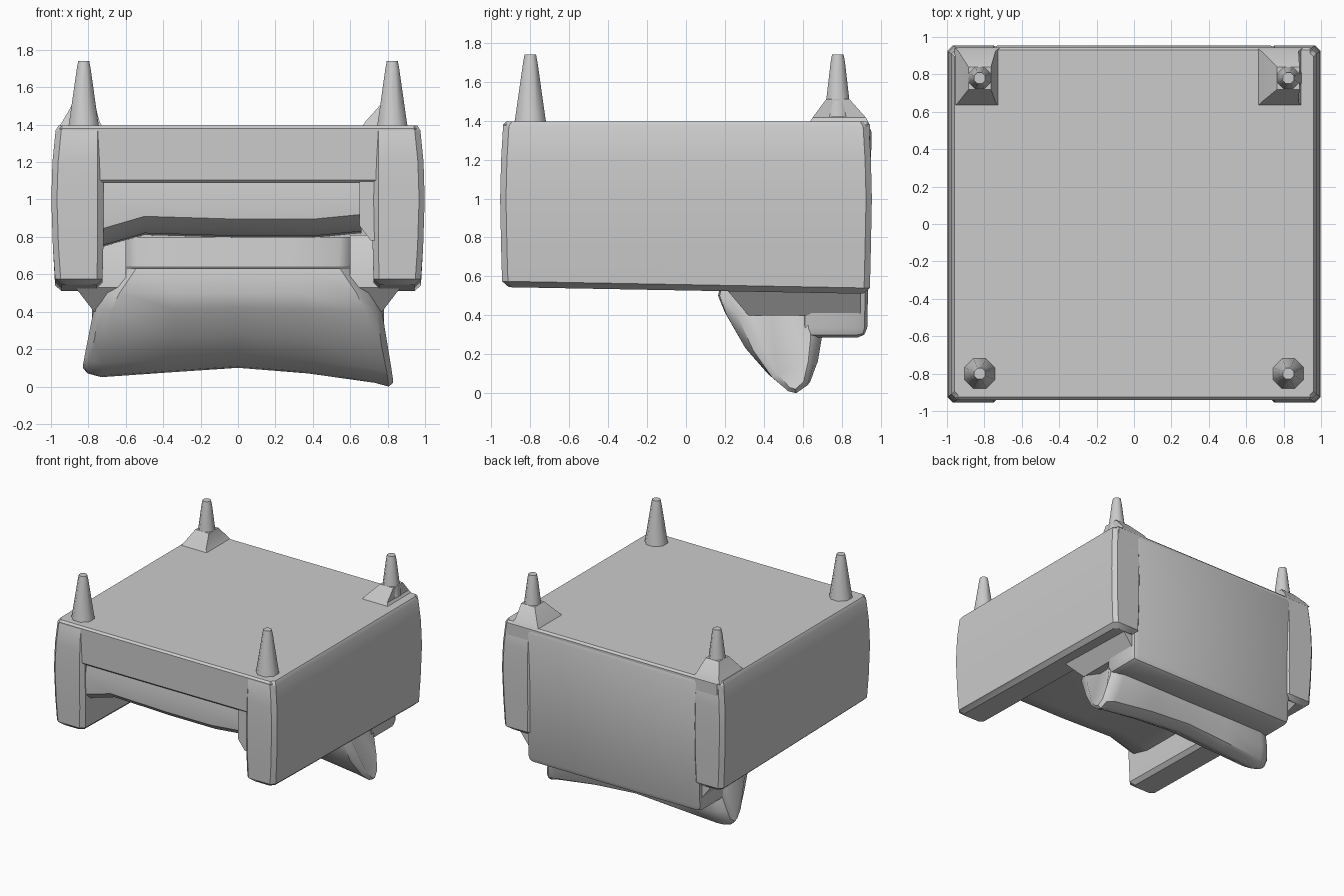
import bpy, bmesh, math

if "Cube" in bpy.data.objects:
    bpy.data.objects.remove(bpy.data.objects["Cube"])


def finish(name, bm, angle=30):
    bmesh.ops.recalc_face_normals(bm, faces=bm.faces[:])
    me = bpy.data.meshes.new(name)
    bm.to_mesh(me)
    bm.free()
    ob = bpy.data.objects.new(name, me)
    bpy.context.collection.objects.link(ob)
    bpy.ops.object.select_all(action='DESELECT')
    bpy.context.view_layer.objects.active = ob
    ob.select_set(True)
    bpy.ops.object.shade_smooth_by_angle(angle=math.radians(angle))
    return ob


def box(name, x, y, z, bevel=0.03, segments=2, shape=None):
    """Bevelled box from axis ranges; shape(co) may adjust the corners."""
    bm = bmesh.new()
    bmesh.ops.create_cube(bm, size=1)
    for v in bm.verts:
        v.co = [r[0] + (c + 0.5) * (r[1] - r[0]) for c, r in zip(v.co, (x, y, z))]
        if shape:
            shape(v.co)
    bmesh.ops.bevel(bm, geom=bm.edges[:], offset=bevel, segments=segments,
                    profile=0.5, affect='EDGES')
    return finish(name, bm)


def loft(name, rings, angle=30):
    """Skin a list of equal-length closed rings and cap the ends."""
    bm = bmesh.new()
    vs = [[bm.verts.new(p) for p in ring] for ring in rings]
    n = len(rings[0])
    for a, b in zip(vs, vs[1:]):
        for i in range(n):
            j = (i + 1) % n
            bm.faces.new((a[i], a[j], b[j], b[i]))
    bm.faces.new(vs[0])
    bm.faces.new(vs[-1])
    return finish(name, bm, angle)


def rect(x0, x1, y0, y1, z, c=0.0, drop=0.0):
    """Rectangle ring, optionally chamfered by c and lowered by drop at the back."""
    pts = [(x0, y0), (x1, y0), (x1, y1), (x0, y1)] if not c else [
        (x0 + c, y0), (x1 - c, y0), (x1, y0 + c), (x1, y1 - c),
        (x1 - c, y1), (x0 + c, y1), (x0, y1 - c), (x0, y0 + c)]
    return [(x, y, z - drop * (y + 0.95) / 1.9) for x, y in pts]


# Arms: bowed outwards, slightly lower at the back
arm_rings = [(0.545, 0.755, 0.945, 0.91), (0.575, 0.725, 0.978, 0.945),
             (0.75, 0.72, 0.99, 0.95), (1.0, 0.72, 0.998, 0.955),
             (1.2, 0.72, 0.992, 0.95), (1.37, 0.72, 0.975, 0.94),
             (1.395, 0.73, 0.96, 0.925)]
for s, side in ((-1, "left"), (1, "right")):
    loft(side + "_arm", [rect(*sorted((s * a, s * b)), -y, y, z, 0.03,
                              0.035 if z < 0.6 else 0)
                         for z, a, b, y in arm_rings])

# Seat base, its flat underside facing up
box("seat_base", (-0.955, 0.955), (-0.94, 0.945), (1.09, 1.395), 0.015, 1)


# Seat cushion with chamfered, softly bowed front edge
seat = [(-0.9, 1.12), (-0.92, 1.0), (-0.915, 0.9), (-0.86, 0.85),
        (-0.7, 0.81), (0.6, 0.8), (0.6, 1.12)]
loft("seat_cushion", [[(x, y, z + (dz if z < 0.95 else 0)) for y, z in seat]
                      for x, dz in ((-0.74, -0.06), (-0.5, 0.01), (0, -0.005),
                                    (0.4, -0.005), (0.66, 0.02))])
# Inner roll of the right arm, beside the cushion
loft("right_arm_inner_roll", [rect(0.71, 0.76, -0.93, 0.6, 0.78),
                              rect(0.65, 0.76, -0.93, 0.6, 0.86),
                              rect(0.65, 0.76, -0.93, 0.6, 1.12)])


# Back panel, reaching below the arms
def panel_shape(co):
    if co.z < 1:
        co.y -= 0.025


box("back_panel", (-0.78, 0.78), (0.62, 0.955), (0.285, 1.39), 0.05, 2, panel_shape)

# Back pillow: side profile (y, z, half width), skinned across the width
pillow = [(0.66, 0.8, 0.6), (0.34, 0.8, 0.62), (0.32, 0.64, 0.61),
          (0.19, 0.63, 0.62), (0.165, 0.5, 0.72), (0.2, 0.4, 0.77),
          (0.3, 0.22, 0.79), (0.42, 0.08, 0.82), (0.52, 0.01, 0.83),
          (0.57, 0.0, 0.83), (0.64, 0.04, 0.82), (0.68, 0.15, 0.8),
          (0.7, 0.27, 0.77), (0.68, 0.5, 0.75)]
stations = [(-1, 0.1, 0.6), (-0.97, 0.07, 0.82), (-0.88, 0.05, 0.97), (-0.45, 0.075, 1),
            (0, 0.1, 1), (0.45, 0.07, 1), (0.88, 0.02, 0.98), (0.97, 0.0, 0.82),
            (1, 0.02, 0.6)]
loft("back_pillow", [[(u * w, 0.55 + (y - 0.55) * k, z + lift * max(0, 1 - z / 0.5))
                      for y, z, w in pillow] for u, lift, k in stations], 40)

# Tapered corner fillers joining pillow and arms
for s, side in ((-1, "left"), (1, "right")):
    loft(side + "_corner_filler",
         [rect(*sorted((s * 0.6, s * b)), y, 0.9, z)
          for z, b, y in ((0.4, 0.77, 0.32), (0.53, 0.87, 0.21),
                          (0.65, 0.76, 0.22), (0.81, 0.74, 0.3))])


# Legs: eight-sided tapers, pointing up
def ring(cx, cy, z, r):
    return [(cx + r * math.cos(math.pi * (i + 0.5) / 4),
             cy + r * math.sin(math.pi * (i + 0.5) / 4), z) for i in range(8)]


for s, side in ((-1, "left"), (1, "right")):
    cx = s * 0.825
    loft(side + "_front_leg", [ring(cx, -0.8, z, r) for z, r in (
        (1.37, 0.092), (1.42, 0.083), (1.7, 0.04), (1.74, 0.032))], 50)
    loft(side + "_rear_leg", [ring(cx, 0.78, z, r) for z, r in (
        (1.42, 0.075), (1.5, 0.065), (1.7, 0.04), (1.74, 0.032))], 50)
    # Pyramid foot block under each rear leg
    x0, x1 = (-0.96, -0.72) if s < 0 else (0.66, 0.9)
    loft(side + "_rear_leg_block", [
        rect(x0, x1, 0.63, 0.94, 1.385),
        rect(x0 + 0.02, x1 - 0.02, 0.65, 0.925, 1.415),
        rect(cx - 0.06, cx + 0.06, 0.72, 0.84, 1.51)])
